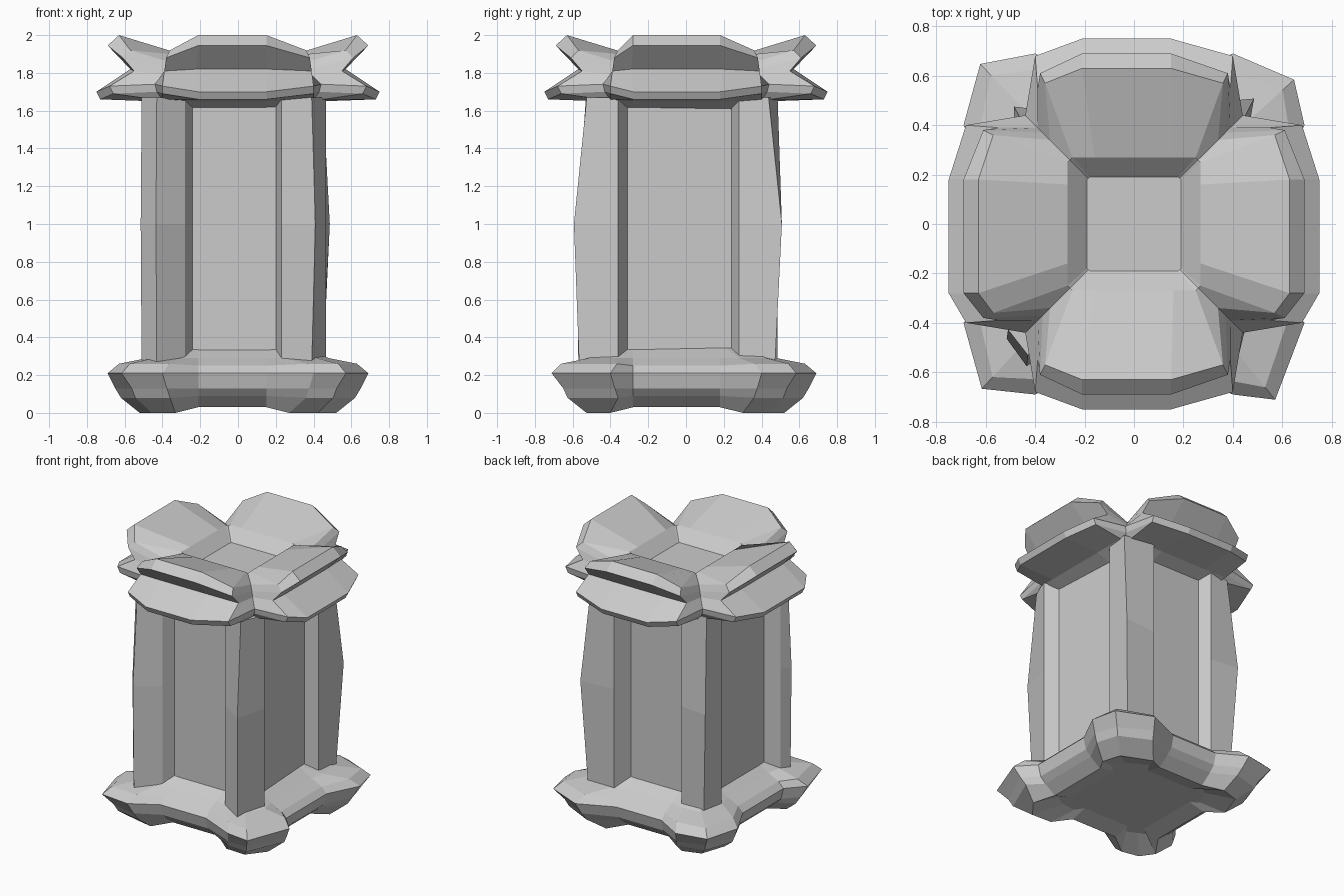
import bpy, bmesh

cube = bpy.data.objects.get("Cube")
if cube:
    bpy.data.objects.remove(cube, do_unlink=True)

# One plain stone colour
stone = bpy.data.materials.new("grey_stone")
stone.use_nodes = True
colour = (0.6, 0.6, 0.6, 1)
stone.diffuse_color = colour
stone.node_tree.nodes["Principled BSDF"].inputs["Base Color"].default_value = colour

EVEN = [(1, 1)] * 4


def ring(half, diag, skew=1, corners=EVEN):
    """Four-fold outline. half: (along, out, z) from face middle to corner;
    diag: (out, z) of the corner point, scaled per corner by corners."""
    pts = []
    for k in range(4):
        side = k % 2
        # Side faces are a little wider and all faces sit slightly off centre
        extra = 0.05 * side * skew
        off = (-0.05 if side else -0.03) * skew
        face = []
        for sign, row in ((-1, half[::-1]), (1, half)):
            for t, r, z in row:
                near = t < 0.35
                along = sign * (t + extra * near) + off * near
                out = r if k in (1, 2) else -r
                face.append((out, along, z) if side else (along, out, z))
        if k > 1:
            face.reverse()
        d, z = diag
        sx = 1 if k < 2 else -1
        sy = 1 if k in (1, 2) else -1
        cx, cy = corners[k]
        pts += face + [(sx * d * cx, sy * d * cy, z)]
    return pts


def loft(name, rings):
    bm = bmesh.new()
    loops = [[bm.verts.new(p) for p in r] for r in rings]
    n = len(loops[0])
    for a, b in zip(loops, loops[1:]):
        for i in range(n):
            j = (i + 1) % n
            bm.faces.new((a[i], a[j], b[j], b[i]))
    bm.faces.new(loops[0][::-1])
    bm.faces.new(loops[-1])
    bmesh.ops.recalc_face_normals(bm, faces=bm.faces)
    mesh = bpy.data.meshes.new(name)
    bm.to_mesh(mesh)
    bm.free()
    mesh.materials.append(stone)
    obj = bpy.data.objects.new(name, mesh)
    bpy.context.collection.objects.link(obj)


# Shaft: recessed panels between corner pillars. Each pillar has its bulge,
# then panel edge, frame edge, ridge or ridges, frame edge, panel edge.
pillars = [
    (1.05, [(0.20, -0.38), (0.23, -0.475), (0.39, -0.565), (0.465, -0.36), (0.38, -0.31)]),
    (1.08, [(0.36, 0.24), (0.445, 0.28), (0.45, 0.47), (0.235, 0.485), (0.18, 0.37)]),
    (1.08, [(-0.24, 0.37), (-0.28, 0.45), (-0.45, 0.44), (-0.48, 0.28), (-0.39, 0.24)]),
    (1.01, [(-0.39, -0.33), (-0.48, -0.39), (-0.51, -0.46), (-0.43, -0.57),
            (-0.28, -0.46), (-0.24, -0.38)]),
]


def shaft_ring(z, amount, taper):
    pts = []
    for bulge, pillar in pillars:
        grow = 1 + (bulge - 1) * amount
        for i, (x, y) in enumerate(pillar):
            ridge = 2 <= i < len(pillar) - 2
            pts.append((x * grow, y * grow * taper, z) if ridge else (x, y, z))
    return pts


loft("shaft", [shaft_ring(0.24, 0, 1),
               shaft_ring(1.0, 1, 1),
               shaft_ring(1.67, 0, 0.93)])

# Base: moulded plinth with four spreading, uneven feet
feet = [(0.90, 1.12), (1.02, 0.92), (0.98, 1.02), (0.97, 1.05)]


def base_ring(mid, shoulder, tip, z_mid, z_foot, along=0.18, skew=1):
    half = [(along, mid, z_mid), (shoulder * 0.58, shoulder, z_foot)]
    return ring(half, (tip, z_foot), skew, feet)


loft("base", [
    base_ring(0.32, 0.38, 0.33, 0.06, 0.06),
    base_ring(0.44, 0.52, 0.47, 0.03, 0),
    base_ring(0.52, 0.62, 0.56, 0.09, 0.08),
    base_ring(0.56, 0.65, 0.58, 0.13, 0.13),
    base_ring(0.58, 0.69, 0.635, 0.21, 0.21),
    base_ring(0.54, 0.63, 0.59, 0.25, 0.26),
    base_ring(0.46, 0.48, 0.46, 0.29, 0.29),
    base_ring(0.36, 0.36, 0.34, 0.345, 0.345),
])


# Crown: four flared petals around a sunken square
def crown_ring(mid, shoulder, notch, z, along=(0.18, 0.40), skew=1):
    half = [(along[0], mid, z[0]), (along[1], shoulder, z[1])]
    return ring(half, (notch, z[2]), skew)


loft("crown", [
    crown_ring(0.36, 0.36, 0.36, (1.61, 1.61, 1.61), (0.18, 0.355)),
    crown_ring(0.46, 0.45, 0.41, (1.65, 1.66, 1.67)),
    crown_ring(0.73, 0.66, 0.43, (1.66, 1.69, 1.70)),
    crown_ring(0.75, 0.68, 0.44, (1.70, 1.73, 1.74)),
    crown_ring(0.57, 0.55, 0.39, (1.82, 1.81, 1.79), (0.19, 0.39)),
    crown_ring(0.69, 0.61, 0.37, (1.945, 1.88, 1.82), (0.18, 0.38)),
    crown_ring(0.63, 0.57, 0.34, (2.00, 1.92, 1.85), (0.18, 0.36)),
    crown_ring(0.27, 0.27, 0.26, (1.89, 1.89, 1.88), (0.16, 0.25), 0),
    crown_ring(0.19, 0.19, 0.185, (1.81, 1.81, 1.81), (0.10, 0.18), 0),
])
